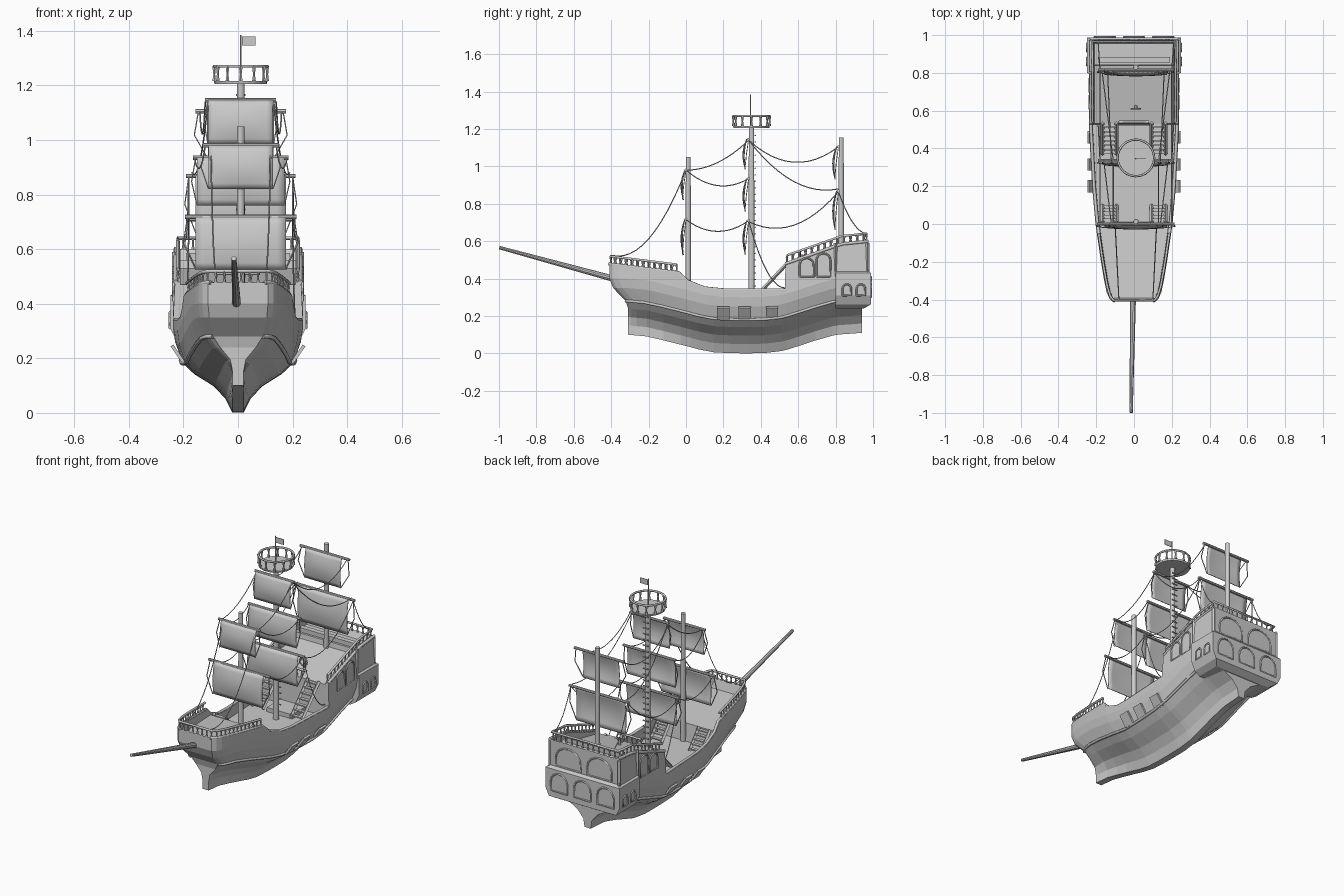
import bpy, bmesh, math
from mathutils import Vector, Matrix

if "Cube" in bpy.data.objects:
    bpy.data.objects.remove(bpy.data.objects["Cube"])

MX = 0.01  # masts stand slightly off centre


def lerp_table(table, v):
    if v <= table[0][0]:
        return table[0][1]
    for (a, fa), (b, fb) in zip(table, table[1:]):
        if v <= b:
            return fa + (fb - fa) * (v - a) / (b - a)
    return table[-1][1]


def finish(name, bm, smooth=False):
    bmesh.ops.recalc_face_normals(bm, faces=bm.faces)
    me = bpy.data.meshes.new(name)
    bm.to_mesh(me)
    bm.free()
    ob = bpy.data.objects.new(name, me)
    bpy.context.collection.objects.link(ob)
    for p in me.polygons:
        p.use_smooth = smooth
    return ob


def rods(name, items, sides=8):
    bm = bmesh.new()
    for p, q, r1, r2 in items:
        p, q = Vector(p), Vector(q)
        d = q - p
        m = Matrix.Translation((p + q) / 2) @ d.to_track_quat('Z', 'Y').to_matrix().to_4x4()
        bmesh.ops.create_cone(bm, cap_ends=True, segments=sides, radius1=r1, radius2=r2, depth=d.length, matrix=m)
    return finish(name, bm)


def boxes(name, items):
    bm = bmesh.new()
    for c, size, tilt in items:
        m = Matrix.Translation(c) @ Matrix.Rotation(tilt, 4, 'Y') @ Matrix.Diagonal((*size, 1))
        bmesh.ops.create_cube(bm, size=1, matrix=m)
    return finish(name, bm)


def tube(name, paths, r, res=1):
    cu = bpy.data.curves.new(name, 'CURVE')
    cu.dimensions = '3D'
    cu.bevel_depth, cu.bevel_resolution, cu.use_fill_caps = r, res, True
    for pts in paths:
        sp = cu.splines.new('POLY')
        sp.points.add(len(pts) - 1)
        for pt, co in zip(sp.points, pts):
            pt.co = (*co, 1)
    ob = bpy.data.objects.new(name, cu)
    bpy.context.collection.objects.link(ob)


def spaced(path, step):
    out, left = [], 0.0
    for a, b in zip(path, path[1:]):
        a, b = Vector(a), Vector(b)
        n = (b - a).length
        while left <= n:
            out.append(a.lerp(b, left / n))
            left += step
        left -= n
    return out


def railing(name, path, h=0.042, step=0.031):
    up = Vector((0, 0, h))
    rods(name + "_posts", [x for p in spaced(path, step) for x in
         ((p, p + up * .5, .007, .003), (p + up * .5, p + up, .004, .006))], 6)
    tube(name + "_top", [[Vector(p) + up for p in path]], .007)


# hull lines: half beam, keel height, bulwark top and deck height along the length
BEAM = [(-.41, .11), (-.395, .13), (-.36, .145), (-.3, .158), (-.2, .175), (0, .204), (.2, .222), (.5, .238), (1, .238)]
KEEL = [(-.31, .10), (-.2, .09), (0, .04), (.1, .013), (.17, .003), (.3, 0), (.47, .003), (.56, .025), (.66, .06), (.8, .1), (.94, .11)]
TOP = [(-.41, .478), (-.04, .432), (.01, .385), (.1, .35), (.17, .34), (.528, .34), (.532, .48), (.83, .585), (.98, .6)]
DECK = [(-.41, .478), (-.393, .42), (.0, .385), (.01, .28), (.528, .28), (.532, .47), (.838, .53), (.842, .56), (.955, .56), (.975, .6)]
RISE = [0, .05, .095, .14, .18, .25, .30]
FULL = [.09, .2, .38, .69, .87, .97, 1]
RAKE = [0, 0, 0, 0, .12, .8, 1]
STATIONS = [-.41, -.393, -.36, -.3, -.2, -.1, -.04, 0, .01, .1, .2, .3, .4, .5, .528, .532, .6, .7, .8, .838, .842, .955, .975]


def hull_point(yu, i):
    y = -.31 + (yu + .41) * 1.25 / 1.385
    y += (yu - y) * RAKE[i]
    ends = 1 + max(0, (yu - .45) / .5) * .3 + max(0, (-.05 - yu) / .35) * .4
    return Vector((max(.02, lerp_table(BEAM, yu) * FULL[i] ** ends), y, lerp_table(KEEL, y) + RISE[i]))


def edge(y, s=1, inset=.01):
    return Vector((s * (lerp_table(BEAM, y) - inset), y, lerp_table(TOP, y)))


# hull with bulwarks and three deck levels
bm = bmesh.new()
rings = []
for y in STATIONS:
    half = [hull_point(y, i) for i in range(7)]
    t = edge(y, 1, .007 if y > .53 else 0)
    half += [t, t - Vector((.02, 0, 0)), Vector((t.x - .021, y, lerp_table(DECK, y) - .0005))]
    ring = [bm.verts.new(p) for p in half]
    ring += [bm.verts.new((-p.x, p.y, p.z)) for p in reversed(half)]
    rings.append(ring)
n = len(rings[0])
for a, b in zip(rings, rings[1:]):
    for i in range(n):
        j = (i + 1) % n
        bm.faces.new((a[i], a[j], b[j], b[i]))
for r in (rings[0], rings[-1]):
    for i in range(n // 2 - 1):
        bm.faces.new((r[i], r[i + 1], r[n - 2 - i], r[n - 1 - i]))
finish("hull", bm)

# wales and bulwark caps
flip = Vector((-1, 1, 1))
wale = [hull_point(y, 4) + Vector((.003, 0, 0)) for y in STATIONS]
tube("wales", [wale, [p * flip for p in wale]], .008)
caps = [[edge(y, s) for y in STATIONS if lo <= y <= hi] for s in (-1, 1) for lo, hi in ((-.41, .528), (.532, .98))]
tube("bulwark_caps", caps, .009)

# gun port lids
boxes("gun_port_lids", [((s * .220, y, .215), (.012, .066, .078), s * .6) for s in (-1, 1) for y in (.2, .315, .46)])

# stern gallery and poop bench
bm = bmesh.new()
sec = [(.19, .24), (.225, .262), (.248, .31), (.248, .43), (.225, .445)]
g = []
for y0, y1 in ((.80, .80), (.95, .988)):
    pts = [(x, y0 if i == 0 else y1 - (.012 if i == 4 else 0), z) for i, (x, z) in enumerate(sec)]
    g.append([bm.verts.new(p) for p in pts] + [bm.verts.new((-x, y, z)) for x, y, z in reversed(pts)])
for i in range(10):
    j = (i + 1) % 10
    bm.faces.new((g[0][i], g[0][j], g[1][j], g[1][i]))
for r in g:
    for i in range(4):
        bm.faces.new((r[i], r[i + 1], r[8 - i], r[9 - i]))
finish("stern_gallery", bm)
boxes("poop_bench", [((0, .87, .57), (.38, .03, .03), 0)])


# arched window frames
def arch(c, along, w, h):
    c, a, r = Vector(c), Vector(along), w / 2
    rise = min(r, h * .6)
    pts = [(-r, 0)] + [(-r * math.cos(t * math.pi / 8), h - rise + rise * math.sin(t * math.pi / 8)) for t in range(9)] + [(r, 0), (-r, 0)]
    return [c + a * u + Vector((0, 0, v)) for u, v in pts]


frames = [arch((x, .975, .45), (1, 0, 0), .165, .12) for x in (-.105, .105)]
frames += [arch((x, .99, .30), (1, 0, 0), .11, .11) for x in (-.155, 0, .155)]
for s in (-1, 1):
    frames += [arch((s * .236, y, .41), (0, 1, 0), .075, h) for y, h in ((.645, .1), (.735, .125))]
    frames += [arch((s * .249, y, .31), (0, 1, 0), .045, .06) for y in (.86, .935)]
tube("window_frames", frames, .005, 0)
rods("stern_pillars", [((s * .23, y, .41), (s * .23, y, .59), .011, .011) for s in (-1, 1) for y in (.8, .97)], 4)

# railings
bow = [edge(y) for y in (-.05, -.15, -.25, -.33, -.38, -.403)]
railing("forecastle_rail", bow + [p * flip for p in reversed(bow)])
aft = [edge(y, 1, .018) for y in (.54, .63, .73, .83, .965)]
railing("stern_rail", aft + [p * flip for p in reversed(aft)], step=.036)
railing("quarterdeck_rail", [(-.08, .54, .47), (.08, .54, .47)], step=.032)

# stairs to the quarterdeck and to the forecastle
for name, p, q, cnt in (("quarterdeck_stairs", (.37, .30), (.535, .475), 7), ("forecastle_stairs", (.10, .28), (.01, .39), 5)):
    steps, sides = [], []
    for s in (-1, 1):
        for i in range(cnt):
            t = (i + .5) / cnt
            steps.append(((s * .13, p[0] + (q[0] - p[0]) * t, p[1] + (q[1] - p[1]) * t), (.07, .02, .007), 0))
        sides += [((s * x, *p), (s * x, *q), .01, .01) for x in (.093, .167)]
    boxes(name + "_treads", steps)
    rods(name + "_stringers", sides, 4)

# deck hatch and steering wheel
boxes("deck_hatch", [((0, .46, .29), (.17, .13, .03), 0)])
rods("wheel_post", [((MX, .62, .47), (MX, .62, .53), .01, .007)])
tube("steering_wheel", [[(MX + .025 * math.cos(i * math.pi / 6), .61, .525 + .025 * math.sin(i * math.pi / 6)) for i in range(13)]], .004)

# bowsprit and masts
rods("bowsprit", [((-.005, -.36, .392), (-.015, -.998, .566), .017, .009)], 10)
rods("masts", [((MX, .012, .28), (MX, .012, 1.05), .015, .013), ((MX, .35, .27), (MX, .35, 1.21), .017, .014),
               ((MX, .83, .5), (MX, .83, 1.155), .015, .013)], 12)
rods("mast_rungs", [((MX - .018, .37, .36 + i * .035), (MX + .018, .37, .36 + i * .035), .004, .004) for i in range(24)], 5)

# sails: yard y, top, bottom, half sail width, half yard length
SAILS = [(.0, .98, .82, .118, .14), (.0, .718, .525, .165, .205),
         (.335, 1.145, .985, .12, .13), (.335, .935, .76, .16, .175), (.335, .71, .53, .165, .2),
         (.815, 1.105, .93, .12, .165), (.815, .868, .66, .165, .2)]
yards, corner_ropes = [], []
N, M = 10, 8
for k, (y, zt, zb, w, yw) in enumerate(SAILS):
    def cloth(u, v):
        belly = math.sin(math.pi * (.12 + .78 * v)) - .3
        return (MX + u * w, y - .007 - .026 * belly * (1 - .45 * u * u) - .008 * v, zt + (zb - zt) * v)
    bm = bmesh.new()
    grid = [[bm.verts.new(cloth(2 * i / N - 1, j / M)) for i in range(N + 1)] for j in range(M + 1)]
    for j in range(M):
        for i in range(N):
            bm.faces.new((grid[j][i], grid[j][i + 1], grid[j + 1][i + 1], grid[j + 1][i]))
    sail = finish("sail_%d" % (k + 1), bm, True)
    sail.modifiers.new("thickness", 'SOLIDIFY').thickness = .004
    yards.append(((MX - yw, y, zt), (MX + yw, y, zt), .008, .008))
    for s in (-1, 1):
        corner_ropes.append([(MX + s * (yw - .01), y, zt), (MX + s * (yw + .005), y - .012, (zt + zb) / 2), (MX + s * w, y - .02, zb)])
rods("yards", yards, 8)

# crow's nest with flag
C = Vector((MX, .35, 0))
rim = [C + Vector((.097 * math.cos(i * math.pi / 12), .097 * math.sin(i * math.pi / 12), 1.27)) for i in range(25)]
rods("nest_floor", [(C + Vector((0, 0, 1.205)), C + Vector((0, 0, 1.216)), .096, .098)], 24)
tube("nest_rim", [rim], .006)
posts = []
for p in rim[:-1:2]:
    lo, mid = p - Vector((0, 0, .055)), p - Vector((0, 0, .03))
    posts += [(lo, mid, .008, .004), (mid, p, .004, .008)]
rods("nest_posts", posts, 6)
rods("flag_pole", [((MX, .345, 1.21), (MX, .345, 1.385), .004, .003)], 6)
boxes("flag", [((MX + .029, .345, 1.362), (.05, .003, .033), 0)])


# rigging: start, end, sag
def sagging(a, b, sag):
    a, b = Vector(a), Vector(b)
    return [a.lerp(b, t / 12) - Vector((0, 0, sag * 4 * (t / 12) * (1 - t / 12))) for t in range(13)]


RIG = [((.09, -.40, .525), (.11, 0, .98), .14), ((.12, 0, .98), (.12, .335, 1.14), .04), ((.13, 0, .98), (.17, .335, .935), .06),
       ((.19, 0, .715), (.19, .335, .71), .06), ((.13, .335, 1.14), (.15, .815, 1.105), .10),
       ((.12, .335, 1.14), (.18, .815, .88), .09), ((.19, .335, .705), (.19, .815, .865), .10),
       ((.19, .815, .865), (.2, .965, .64), .05), ((.19, .335, .71), (.2, .53, .35), .09)]
ropes = [sagging((MX + s * a[0], *a[1:]), (MX + s * b[0], *b[1:]), sag) for s in (-1, 1) for a, b, sag in RIG]
tube("rigging", ropes + corner_ropes, .0028, 0)
